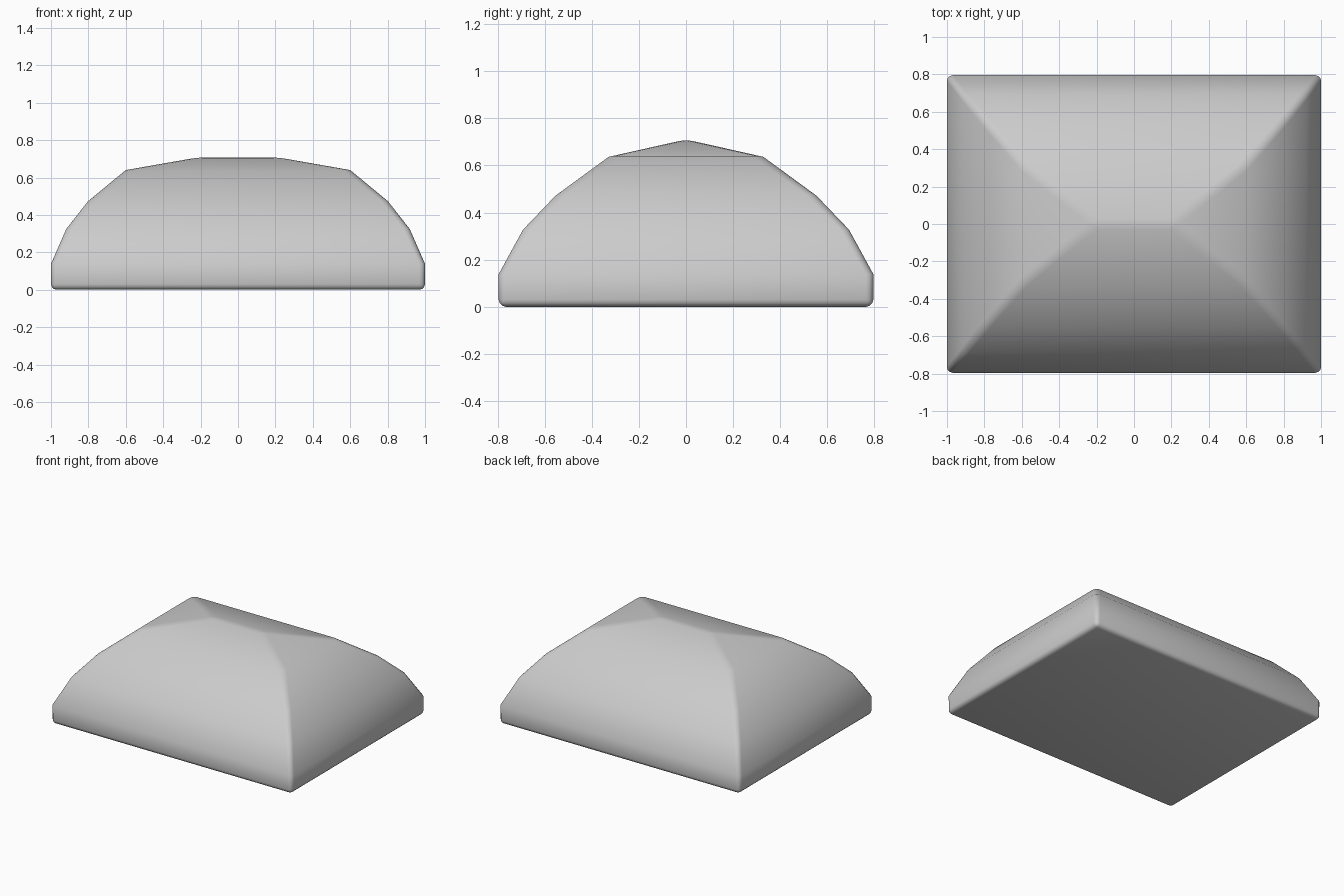
import bpy, bmesh

cube = bpy.data.objects.get("Cube")
if cube:
    bpy.data.objects.remove(cube, do_unlink=True)

# Plain grey finish
grey = bpy.data.materials.new("soft grey")
grey.use_nodes = True
colour = (0.6, 0.6, 0.6, 1)
grey.diffuse_color = colour
grey.node_tree.nodes["Principled BSDF"].inputs["Base Color"].default_value = colour

# Half width, half depth and height of each rectangular ring, bottom to top
rings = [(1.0, 0.795, 0), (1.0, 0.795, 0.14), (0.915, 0.69, 0.33),
         (0.8, 0.55, 0.475), (0.6, 0.32, 0.64)]
ridge_half, ridge_height = 0.2, 0.71

bm = bmesh.new()
loops = [[bm.verts.new((sx * x, sy * y, z))
          for sx, sy in ((-1, -1), (1, -1), (1, 1), (-1, 1))] for x, y, z in rings]
bm.faces.new(reversed(loops[0]))

# Stepped walls of the hipped dome
for low, high in zip(loops, loops[1:]):
    for i in range(4):
        j = (i + 1) % 4
        bm.faces.new((low[i], low[j], high[j], high[i]))

# Crown with a short ridge
a, b, c, d = loops[-1]
left = bm.verts.new((-ridge_half, 0, ridge_height))
right = bm.verts.new((ridge_half, 0, ridge_height))
for face in ((a, b, right, left), (b, c, right), (c, d, left, right), (d, a, left)):
    bm.faces.new(face)

# Round the hips, the ridge and the bottom rim
inner_rims = [set(loop) for loop in loops[1:]]
soft = [e for e in bm.edges if not any(set(e.verts) <= rim for rim in inner_rims)]
bmesh.ops.bevel(bm, geom=soft, offset=0.03, offset_type='OFFSET',
                segments=3, profile=0.5, affect='EDGES', clamp_overlap=True)
bmesh.ops.recalc_face_normals(bm, faces=bm.faces[:])
for face in bm.faces:
    face.smooth = True

mesh = bpy.data.meshes.new("cushion_dome")
bm.to_mesh(mesh)
bm.free()
mesh.materials.append(grey)
dome = bpy.data.objects.new("cushion_dome", mesh)
bpy.context.collection.objects.link(dome)
